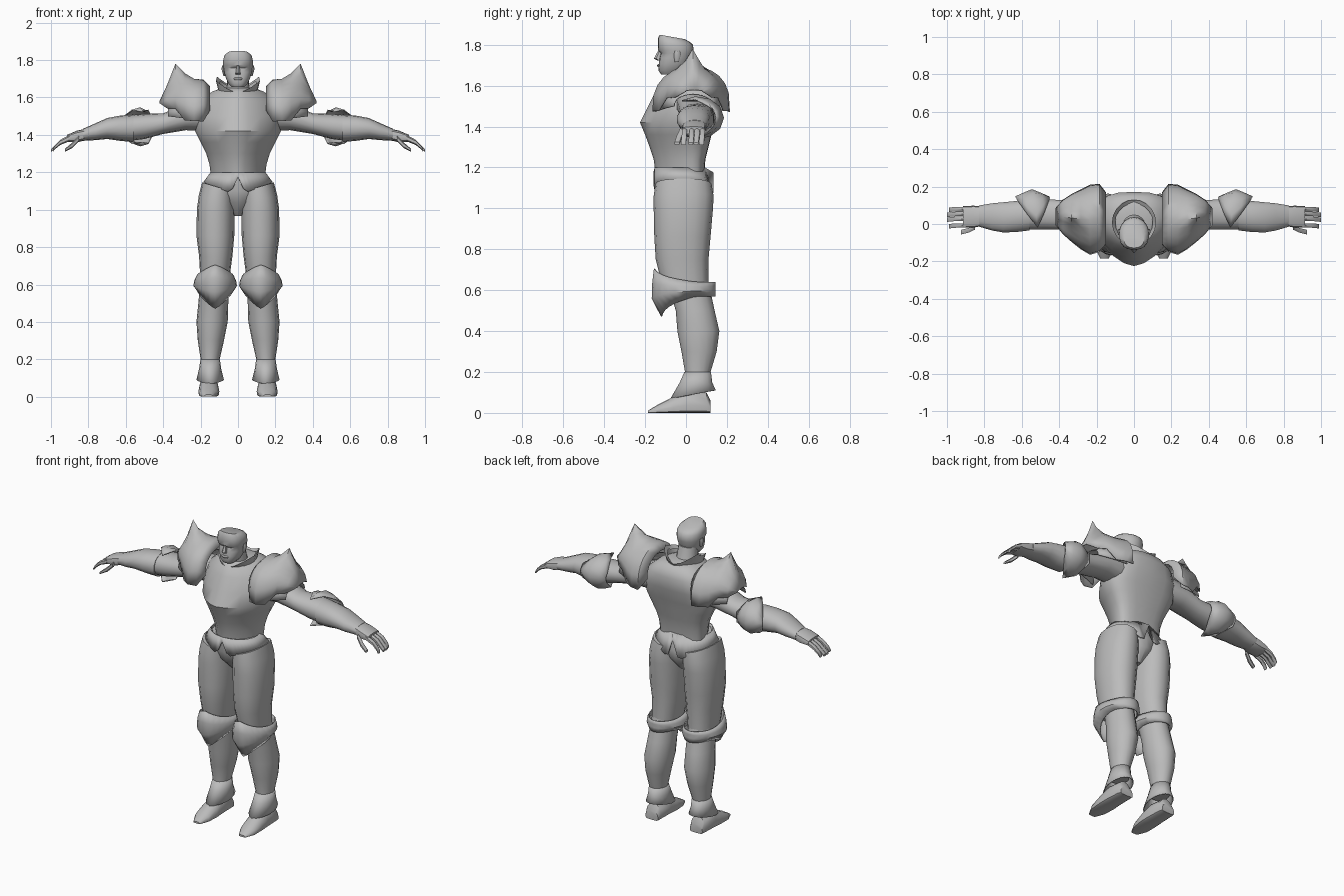
import bpy, bmesh, math
from mathutils import Vector

if "Cube" in bpy.data.objects:
    bpy.data.objects.remove(bpy.data.objects["Cube"])

steel = bpy.data.materials.new("plain_grey")
steel.diffuse_color = (0.5, 0.5, 0.5, 1)
steel.use_nodes = True
steel.node_tree.nodes["Principled BSDF"].inputs["Base Color"].default_value = steel.diffuse_color


def finish(name, bm, mirror=False, thick=0, angle=40):
    bmesh.ops.recalc_face_normals(bm, faces=bm.faces)
    me = bpy.data.meshes.new(name)
    bm.to_mesh(me)
    bm.free()
    me.materials.append(steel)
    me.polygons.foreach_set("use_smooth", [True] * len(me.polygons))
    me.set_sharp_from_angle(angle=math.radians(angle))
    ob = bpy.data.objects.new(name, me)
    bpy.context.collection.objects.link(ob)
    if thick:
        m = ob.modifiers.new("Plate", 'SOLIDIFY')
        m.thickness = thick
    if mirror:
        ob.modifiers.new("Mirror", 'MIRROR')
    return ob


def loft(name, rows, closed=True, caps=True, **kw):
    """Skin a list of equal-length point rows."""
    bm = bmesh.new()
    vs = [[bm.verts.new(p) for p in r] for r in rows]
    n = len(rows[0])
    for a, b in zip(vs, vs[1:]):
        for i in range(n if closed else n - 1):
            j = (i + 1) % n
            bm.faces.new((a[i], a[j], b[j], b[i]))
    if caps:
        bm.faces.new(vs[0])
        bm.faces.new(vs[-1])
    return finish(name, bm, **kw)


def oval(n, u0, u1, v0, v1, p0=2, p1=2, mid=None):
    """Super-ellipse points; p0 / p1 shape the low-v and high-v halves."""
    cu, ru = (u0 + u1) / 2, (u1 - u0) / 2
    cv = (v0 + v1) / 2 if mid is None else mid
    pts = []
    for i in range(n):
        t = 2 * math.pi * i / n - math.pi / 2
        c, s = math.cos(t), math.sin(t)
        e = 2 / (p0 if s < 0 else p1)
        u = cu + ru * math.copysign(abs(c) ** e, c)
        v = cv + (v1 - cv if s > 0 else cv - v0) * math.copysign(abs(s) ** e, s)
        pts.append((u, v))
    return pts


def ring_z(z, x0, x1, y0, y1, p0=2, p1=2, n=16, kx=0, ky=0, mid=None):
    c = (x0 + x1) / 2
    return [(x, y, z + kx * (x - c) + ky * y) for x, y in oval(n, x0, x1, y0, y1, p0, p1, mid)]


def ring_x(x, z0, z1, y0, y1, n=14, p=2.2):
    return [(x, y, z) for y, z in oval(n, y0, y1, z0, z1, p, p)]


# breastplate with a front keel and flat back
body = [(1.18, .145, -.15, .09), (1.24, .152, -.158, .095), (1.3, .17, -.178, .11),
        (1.36, .2, -.2, .125), (1.42, .23, -.225, .14), (1.5, .235, -.185, .165),
        (1.58, .2, -.145, .172), (1.63, .14, -.115, .15), (1.65, .09, -.085, .11)]
loft("breastplate", [ring_z(z, -r, r, f, b, 1.6, 2.8, 20, mid=.03) for z, r, f, b in body])


# flared waist skirt, notched at front and back
def hem(x, y):
    a = abs(x)
    low = 1.09 if y < 0 else 1.06
    if a < .04:
        return 1.175 + (low - 1.175) * a / .04
    return low + (1.145 - low) * min(1, (a - .04) / .14)


waist = ring_z(1.2, -.147, .147, -.153, .093, 2, 2.4, 48)
skirt = [(x, y, hem(x, y)) for x, y in oval(48, -.187, .187, -.16, .135, 2.2, 2.4)]
loft("waist_skirt", [waist, skirt], caps=False, thick=.006)

# pelvis and groin
loft("pelvis", [ring_z(1.19, -.14, .14, -.14, .085), ring_z(1.1, -.15, .15, -.14, .115),
                ring_z(1.04, -.1, .1, -.12, .11), ring_z(.965, -.02, .02, -.05, .05)])

# thighs
thigh = [(1.12, .02, .192, -.15, .125, .3), (1.06, .02, .21, -.158, .135, .15),
         (1.0, .018, .22, -.158, .132, 0), (.86, .02, .222, -.155, .12, 0),
         (.75, .03, .208, -.148, .11, 0), (.6, .05, .2, -.11, .11, 0)]
loft("thigh", [ring_z(z, a, b, f, k, 2.2, 2.2, kx=s) for z, a, b, f, k, s in thigh], mirror=True)

# shins
shin = [(.64, .05, .2, -.09, .11), (.5, .052, .212, -.05, .14), (.4, .055, .222, -.042, .163),
        (.3, .075, .215, -.022, .15), (.2, .098, .2, -.005, .12), (.14, .1, .2, -.005, .11)]
loft("shin", [ring_z(*r) for r in shin], mirror=True)

# ankle cuffs: flared, pointing down at the front
loft("ankle_cuff", [ring_z(.2, .097, .201, -.008, .122), ring_z(.15, .09, .208, -.03, .128),
                    ring_z(.085, .075, .222, -.075, .145, 1.7, 2, ky=.18)],
     caps=False, mirror=True, thick=.006)

# knee guards: large plate in front, narrow band behind
c, knee = .122, []
for low, size in ((0, .88), (.3, 1.0), (.62, 1.04), (1, .8)):
    row = []
    for x, y in oval(24, c - .112 * size, c + .112 * size, -.165 * (.6 + .4 * size), .145, 1.9, 2):
        f = max(0, min(1, (.05 - y) / .2))
        d = abs(x - c)
        top = .64 + f * (.065 - .35 * d)
        bot = .57 - f * (.1 - .55 * d)
        row.append((x, y + (.03 * f if low == 1 else 0), top + (bot - top) * low))
    knee.append(row)
loft("knee_guard", knee, caps=False, mirror=True, thick=.006)

# pointed shoes, lofted from heel to toe
foot = [(.12, .11, .198, .06), (.1, .105, .205, .1), (.0, .102, .21, .11),
        (-.06, .1, .212, .08), (-.13, .108, .208, .045), (-.185, .135, .18, .012)]
loft("shoe", [[(x, y, z) for x, z in oval(12, a, b, 0, h, 5, 2, h * .35)] for y, a, b, h in foot],
     mirror=True)

# arms from shoulder to wrist
arm = [(.15, 1.42, 1.6, -.05, .13), (.28, 1.425, 1.565, -.04, .14), (.4, 1.405, 1.515, -.03, .13),
       (.5, 1.378, 1.512, -.03, .138), (.58, 1.368, 1.505, -.03, .132)]
loft("upper_arm", [ring_x(*r) for r in arm], mirror=True)
fore = [(.56, 1.362, 1.508, -.036, .136), (.63, 1.368, 1.503, -.045, .125),
        (.7, 1.378, 1.49, -.047, .118), (.76, 1.372, 1.463, -.036, .112),
        (.83, 1.368, 1.432, -.015, .1)]
loft("forearm", [ring_x(*r) for r in fore], mirror=True)

# elbow guards: diamond plate wrapped around the back
elbow = []
for u, half, bulge in ((-1, .2, 0), (-.5, .7, .02), (0, 1, .038), (.5, .75, .02), (1, .3, 0)):
    row = []
    for i in range(9):
        t = math.radians(-125 + 250 * i / 8) * half
        w = abs(t) / math.radians(125)
        row.append((.545 + .09 * u - .03 * w, .055 + (.093 + bulge) * math.cos(t),
                    1.443 + (.078 + bulge * .7) * math.sin(t)))
    elbow.append(row)
loft("elbow_guard", elbow, closed=False, caps=False, mirror=True, thick=.006)

# hands: palm, four fingers and a thumb, drooping outward
loft("palm", [ring_x(.82, 1.37, 1.432, -.012, .096, 12, 3), ring_x(.86, 1.36, 1.423, -.02, .098, 12, 3),
              ring_x(.915, 1.362, 1.4, -.02, .095, 12, 3)], mirror=True)


def digit(name, y, w, path):
    loft(name, [ring_x(x, z - h, z + h, y + dy - w, y + dy + w, 6) for x, z, h, dy in path], mirror=True)


for i, name in enumerate(("index", "middle", "ring", "little")):
    y, e = (-.008, .028, .054, .08)[i], (.99, 1.0, 1.0, .99)[i]
    digit(name + "_finger", y, .0135, [(.9, 1.383, .017, 0), (.95, 1.36, .014, 0),
                                       (.98, 1.333, .011, -.003), (e, 1.316, .007, -.005)])
digit("thumb", -.018, .014, [(.85, 1.38, .015, 0), (.885, 1.345, .015, -.016),
                             (.925, 1.318, .008, -.026)])

# pauldrons: arched shells, hem ragged, with a raised spike
sections = [(.15, 1.66, -.11, .17, 1.53), (.185, 1.695, -.15, .215, 1.49), (.235, 1.69, -.165, .21, 1.475),
            (.285, 1.69, -.135, .185, 1.495), (.335, 1.68, -.095, .16, 1.54),
            (.38, 1.635, -.055, .13, 1.56), (.42, 1.58, -.005, .085, 1.57)]
rows = []
for k, (x, top, y0, y1, low) in enumerate(sections):
    row, m = [], 13
    for i in range(m):
        t = math.pi * i / (m - 1)
        s = math.sin(t) ** .75
        y = (y0 + y1) / 2 - (y1 - y0) / 2 * math.cos(t)
        z = low + (top - low) * s
        if i in (0, m - 1):
            z -= .018 * (k % 2)
        spike = max(0, 1 - abs(i - 6) / 2.5) ** 1.5 * (0, 0, .01, .04, .1, .03, 0)[k]
        row.append((x, y, z + spike))
    rows.append(row)
loft("pauldron", rows, closed=False, caps=False, mirror=True, thick=.006, angle=50)

# lower pauldron lames showing beneath the main plate
lame = []
for x, top, y0, y1, low in ((.2, 1.62, -.13, .18, 1.48), (.3, 1.6, -.1, .16, 1.49), (.375, 1.56, -.06, .13, 1.5)):
    lame.append([(x, (y0 + y1) / 2 - (y1 - y0) / 2 * math.cos(math.pi * i / 10),
                  low + (top - low) * math.sin(math.pi * i / 10) ** .8) for i in range(11)])
loft("shoulder_lame", lame, closed=False, caps=False, mirror=True, thick=.005)

# collar: low at the throat, peaked at both sides
collar = []
for r, base, rise in ((.095, 1.6, 0), (.118, 1.625, .065), (.1, 1.62, .05)):
    collar.append([(x, y, base + rise * min(1, abs(x) / r) ** 1.5 + (rise * .4 if y > .03 else 0))
                   for x, y in oval(20, -r, r, -r * .95, r * 1.1)])
loft("collar", collar, caps=False)

# neck and head
loft("neck", [ring_z(1.58, -.07, .07, -.06, .075), ring_z(1.66, -.06, .06, -.075, .045),
              ring_z(1.72, -.058, .058, -.08, .03)])
skull = [(1.655, .034, -.122, -.03, 0), (1.675, .052, -.135, 0, 0), (1.705, .066, -.132, .02, 0),
         (1.735, .074, -.13, .03, 0), (1.758, .077, -.124, .036, 0), (1.772, .08, -.137, .038, 0),
         (1.8, .08, -.138, .034, 0), (1.815, .074, -.138, .02, -.12), (1.826, .056, -.128, -.005, -.18)]
loft("head", [ring_z(z, -r, r, f, b, 2.5, 2, 18, ky=k) for z, r, f, b, k in skull])

# nose, mouth and ears
loft("nose", [ring_z(1.768, -.008, .008, -.138, -.11, n=6), ring_z(1.732, -.014, .014, -.157, -.11, n=6),
              ring_z(1.722, -.014, .014, -.138, -.11, n=6)])
loft("lips", [ring_z(1.706, -.022, .022, -.135, -.11, n=8), ring_z(1.7, -.026, .026, -.142, -.11, n=8),
              ring_z(1.69, -.02, .02, -.137, -.11, n=8)])
loft("ear", [ring_z(1.715, .068, .078, -.055, -.035, n=8), ring_z(1.75, .07, .088, -.06, -.025, n=8),
             ring_z(1.77, .072, .086, -.055, -.03, n=8)], mirror=True)
